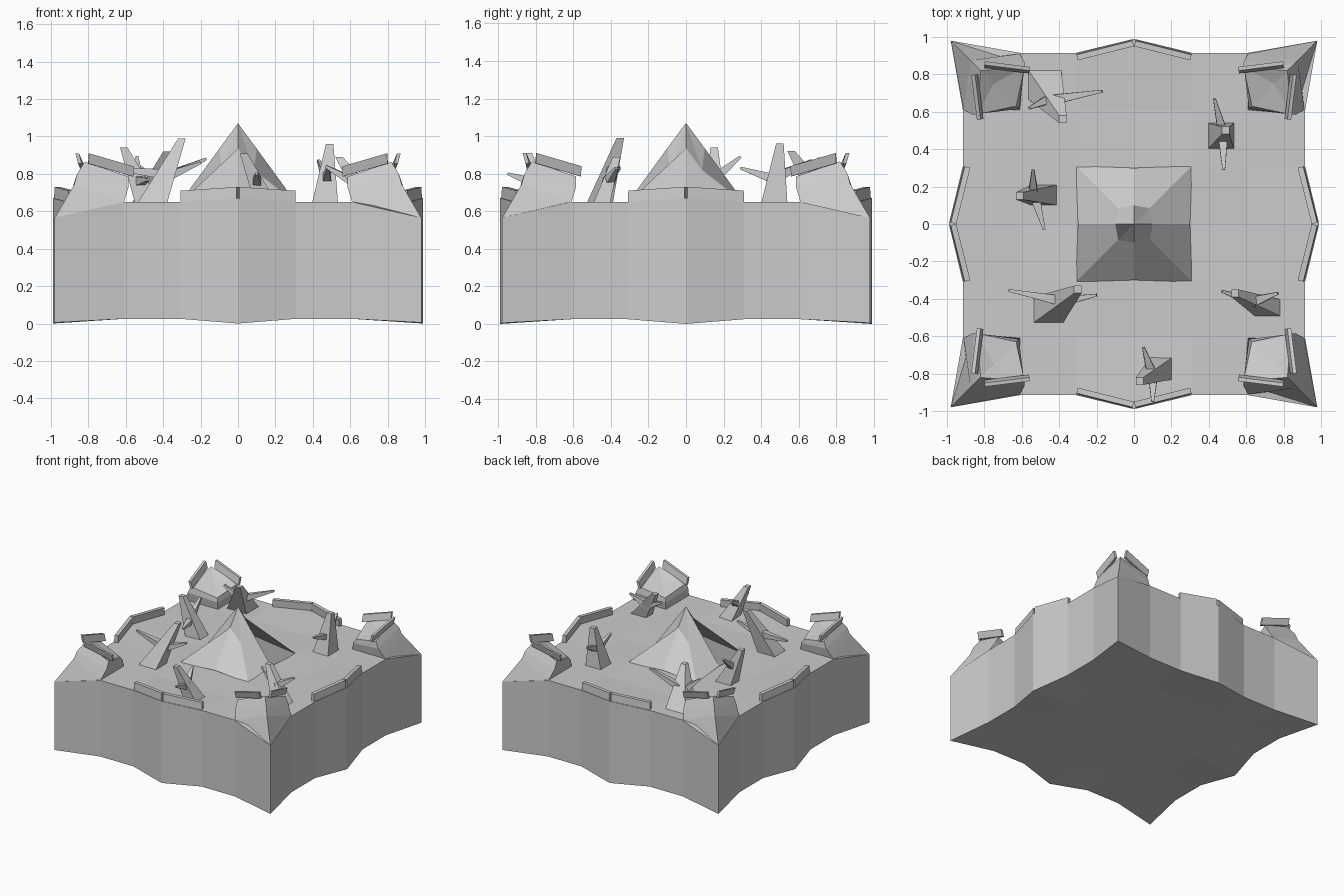
import bpy, bmesh, math
from mathutils import Vector, Matrix

if "Cube" in bpy.data.objects:
    bpy.data.objects.remove(bpy.data.objects["Cube"])


def make(name, verts, faces):
    bm = bmesh.new()
    vs = [bm.verts.new(v) for v in verts]
    for f in faces:
        bm.faces.new([vs[i] for i in f])
    bmesh.ops.recalc_face_normals(bm, faces=bm.faces)
    me = bpy.data.meshes.new(name)
    bm.to_mesh(me)
    bm.free()
    ob = bpy.data.objects.new(name, me)
    bpy.context.collection.objects.link(ob)
    return ob


def loft(name, rings, centre=None):
    """Join equal-sized rings; the last is capped flat or by a fan."""
    n = len(rings[0])
    verts = [v for r in rings for v in r]
    faces = [tuple(range(n))]
    for k in range(len(rings) - 1):
        for i in range(n):
            j = (i + 1) % n
            faces.append((k*n + i, k*n + j, k*n + n + j, k*n + n + i))
    last = (len(rings) - 1) * n
    if centre:
        verts.append(centre)
        faces += [(last + i, last + (i + 1) % n, len(verts) - 1) for i in range(n)]
    else:
        faces.append(tuple(range(last, last + n)))
    return make(name, verts, faces)


def bar(name, a, b, height, thick, lean=0.0):
    """Flat slab standing on the line a-b, leaning outward."""
    a, b = Vector(a), Vector(b)
    out = (b - a).cross(Vector((0, 0, 1))).normalized()
    if out.dot(a + b) < 0:
        out = -out
    up = Vector((0, 0, height)) + out * lean
    t = out * thick / 2
    return loft(name, [[p - t, p + t, p + t + up, p - t + up] for p in (a, b)])


def spike(name, base, tip, half, tip_half):
    """Tapered four-sided shard with level ends."""
    rings = []
    for p, (hx, hy) in ((base, half), (tip, tip_half)):
        rings.append([(p[0] + sx*hx, p[1] + sy*hy, p[2])
                      for sx, sy in ((-1, -1), (1, -1), (1, 1), (-1, 1))])
    return loft(name, rings)


# Ground block: a 7 x 7 grid with wavy rim, closed below
STEP = [0, .31, .61, .98]


def grid_point(a, b, top):
    x, y = (math.copysign(STEP[abs(k)], k) for k in (a, b))
    rim = max(abs(a), abs(b)) == 3
    low = min(abs(a), abs(b))
    if rim and low < 3:
        r = .99 if low == 0 else .915
        if abs(a) == 3:
            x = math.copysign(r, a)
        else:
            y = math.copysign(r, b)
    if top:
        z = .565 if low == 3 else .67 if rim and low == 0 else .65
        if not rim and max(abs(a), abs(b)) == 2 and low == 0:
            z = .64
    else:
        z = .005 if rim and low in (0, 3) else .025
        if rim and low == 0:
            z = 0
    return (x, y, z)


verts, index, faces = [], {}, []
for t in (0, 1):
    for a in range(-3, 4):
        for b in range(-3, 4):
            index[a, b, t] = len(verts)
            verts.append(grid_point(a, b, t))
    for a in range(-3, 3):
        for b in range(-3, 3):
            faces.append([index[a + i, b + j, t] for i, j in ((0, 0), (1, 0), (1, 1), (0, 1))])
for k in range(-3, 3):
    for s in (-3, 3):
        for swap in (0, 1):
            q = [(k, s, 0), (k + 1, s, 0), (k + 1, s, 1), (k, s, 1)]
            faces.append([index[(v, u, t) if swap else (u, v, t)] for u, v, t in q])
make("ground_block", verts, faces)

# Central peak with four ridges and creased valleys
ring0, ring1 = [], []
for q in range(4):
    m = Matrix.Rotation(q * math.pi / 2, 3, 'Z')
    ring0 += [m @ Vector((.30, 0, .66)), m @ Vector((.31, .31, .645))]
    ring1 += [m @ Vector((.10, 0, .935)), m @ Vector((.085, .085, .82))]
loft("central_peak", [ring0, ring1], (0, 0, 1.07))


def corner_ring(o, oz, s, c, sz, i, iz):
    return [(o, o, oz), (s, c, sz), (i, i, iz), (c, s, sz)]


# Corner mounds with roofs and trim, and low parapets on every side
for q in range(4):
    m = Matrix.Rotation(q * math.pi / 2, 4, 'Z')
    parts = [loft("corner_mound", [
        corner_ring(.979, .565, .61, .914, .55, .61, .60),
        corner_ring(.875, .745, .61, .91, .65, .61, .65),
        corner_ring(.86, .80, .585, .865, .73, .615, .70),
        corner_ring(.82, .865, .585, .84, .785, .63, .73)], (.75, .75, .80))]
    for sw in (0, 1):
        ends = [(.80, .845, .855), (.56, .815, .785)]
        if sw:
            ends = [(y, x, z) for x, y, z in ends]
        parts.append(bar("corner_trim", ends[0], ends[1], .055, .02, .015))
    for s in (-1, 1):
        parts.append(bar("side_parapet", (s*.005, -.97, .665), (s*.305, -.895, .645),
                         .065, .03, -.005))
    for p in parts:
        p.data.transform(m)

# Leaning shards: base x, y; half size x, y; tip x, y, z; then two thorn tips
SHARDS = [
    ((-.48, .75), (.09, .08), (-.38, .56, .92), (-.17, .71, .88), (-.56, .62, .86)),
    ((.465, .47), (.07, .07), (.49, .50, .96), (.43, .67, .87), (.48, .29, .83)),
    ((-.48, .155), (.07, .055), (-.61, .15, .94), (-.54, .29, .89), (-.48, -.03, .77)),
    ((-.46, -.46), (.08, .07), (-.30, -.35, .99), (-.67, -.355, .83), (-.20, -.38, .86)),
    ((.72, -.45), (.07, .045), (.54, -.37, .89), (.77, -.37, .83), (.47, -.36, .84)),
    ((.15, -.77), (.06, .06), (.03, -.84, .91), (.05, -.66, .84), (.10, -.95, .80)),
]
for (x, y), half, tip, thorn1, thorn2 in SHARDS:
    base = Vector((x, y, .64))
    spike("shard", base, tip, half, (.02, .02))
    for f, thorn in ((.45, thorn1), (.4, thorn2)):
        root = base.lerp(Vector(tip), f)
        d = (Vector(thorn) - root).normalized()
        side = d.cross(Vector((0, 0, 1))).normalized()
        up = side.cross(d)
        loft("shard_thorn", [[p + side*u*r + up*v*r for u, v in
                              ((-1, -1), (1, -1), (1, 1), (-1, 1))]
                             for p, r in ((root, .027), (Vector(thorn), .007))])
